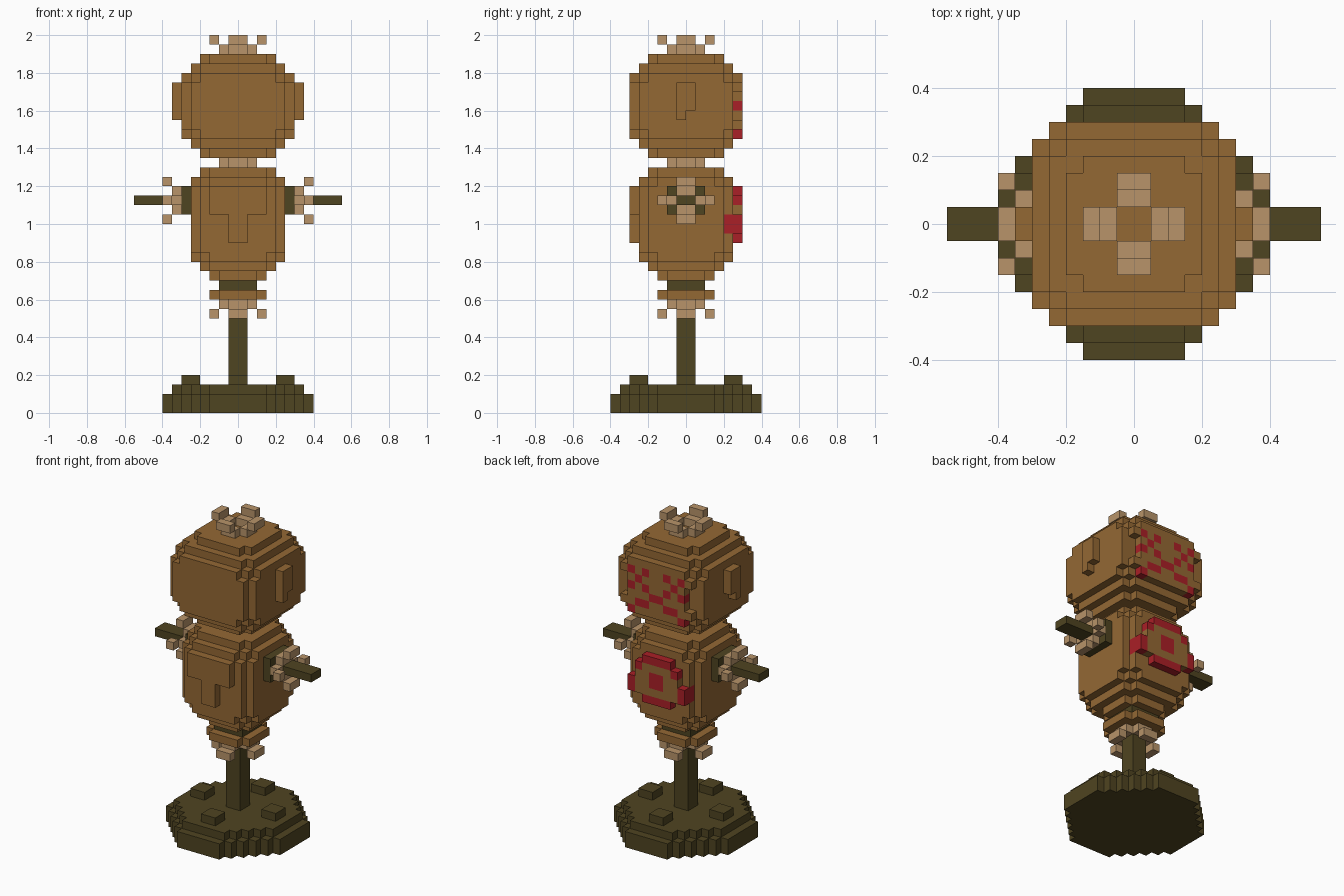
import bpy, bmesh
from mathutils import Vector

if "Cube" in bpy.data.objects:
    bpy.data.objects.remove(bpy.data.objects["Cube"])

U = 0.05  # edge length of one block


def make_material(name, rgb):
    m = bpy.data.materials.new(name)
    m.use_nodes = True
    m.diffuse_color = (*rgb, 1)
    bsdf = m.node_tree.nodes["Principled BSDF"]
    bsdf.inputs["Base Color"].default_value = (*rgb, 1)
    bsdf.inputs["Roughness"].default_value = 0.9
    return m


BROWN, DARK, TAN, RED = range(4)
MATS = [make_material("burlap brown", (0.296, 0.138, 0.034)),
        make_material("dark wood", (0.078, 0.058, 0.015)),
        make_material("straw tan", (0.479, 0.296, 0.144)),
        make_material("paint red", (0.402, 0.014, 0.020))]


def ab(i):
    """Distance of a block from the centre plane, 0 for the two middle ones."""
    return i if i >= 0 else -i - 1


def block(x0, x1, y0, y1, z0, z1, colour):
    return {(i, j, k): colour for i in range(x0, x1)
            for j in range(y0, y1) for k in range(z0, z1)}


def layer(r, cut, z0, z1, colour):
    """Square slab of half width r with stepped corners."""
    return {c: colour for c in block(-r, r, -r, r, z0, z1, colour)
            if 2 * (r - 1) - ab(c[0]) - ab(c[1]) >= cut}


def both_sides(cells):
    """Add the mirror image across x = 0."""
    return cells | {(-i - 1, j, k): v for (i, j, k), v in cells.items()}


def build(name, cells):
    """Outer skin of a set of blocks, merged into large flat faces."""
    bm = bmesh.new()
    for c, colour in cells.items():
        for axis in range(3):
            for s in (0, 1):
                n = list(c)
                n[axis] += 2 * s - 1
                if tuple(n) in cells:
                    continue
                quad = []
                for a, b in ((0, 0), (1, 0), (1, 1), (0, 1)):
                    p = Vector(c)
                    p[axis] += s
                    p[(axis + 1) % 3] += a
                    p[(axis + 2) % 3] += b
                    quad.append(bm.verts.new(p * U))
                f = bm.faces.new(quad if s else quad[::-1])
                f.material_index = colour
    bmesh.ops.remove_doubles(bm, verts=bm.verts, dist=U / 50)
    bmesh.ops.dissolve_limit(bm, angle_limit=0.01, verts=bm.verts,
                             edges=bm.edges, delimit={'MATERIAL'})
    me = bpy.data.meshes.new(name)
    bm.to_mesh(me)
    bm.free()
    used = sorted(set(cells.values()))
    for m in used:
        me.materials.append(MATS[m])
    for p in me.polygons:
        p.material_index = used.index(p.material_index)
    ob = bpy.data.objects.new(name, me)
    bpy.context.collection.objects.link(ob)
    return ob


# Base and post
build("base", layer(8, 5, 0, 2, DARK) | layer(7, 4, 2, 3, DARK))
for n, (x, y) in enumerate(((5, 0), (-5, 0), (0, 5), (0, -5))):
    build(f"base_bump_{n + 1}", block(x - 1, x + 1, y - 1, y + 1, 3, 4, DARK))
build("post", block(-1, 1, -1, 1, 3, 13, DARK))


# Frayed straw ends: an inner ring and a wider ring one block further out
def fray(inner_z, outer_z):
    cells = {}
    for d, k in ((1, inner_z), (2, outer_z)):
        for i in range(-3, 3):
            for j in range(-3, 3):
                if sorted((ab(i), ab(j))) == [0, d]:
                    cells[i, j, k] = TAN
    return cells


build("bottom_straw", fray(11, 10))
build("top_straw", fray(38, 39))
build("neck_straw", layer(2, 1, 26, 27, TAN))
build("sack_hem", layer(3, 1, 12, 13, BROWN))
build("sack_tie", layer(2, 0, 13, 14, DARK))

# Torso: stacked slabs
torso = {}
for r, cut, z0, z1 in ((3, 1, 14, 15), (4, 1, 15, 16), (5, 2, 16, 17),
                       (5, 1, 17, 24), (5, 2, 24, 25), (4, 1, 25, 26)):
    torso |= layer(r, cut, z0, z1, BROWN)
# Raised T patch on the front
torso |= block(-3, 3, -6, -5, 21, 24, BROWN) | block(-1, 1, -6, -5, 18, 21, BROWN)
# Raised round target on the back
torso |= block(-2, 2, 5, 6, 18, 24, BROWN) | block(-3, 3, 5, 6, 19, 23, BROWN)
target = block(0, 2, 5, 6, 23, 24, RED) | block(0, 2, 5, 6, 18, 19, RED)
target |= block(2, 3, 5, 6, 22, 23, RED) | block(0, 1, 5, 6, 20, 22, RED)
target |= block(3, 4, 4, 6, 19, 21, RED)
torso |= both_sides(target)
build("torso", torso)

# Head: stacked slabs
head = {}
for r, cut, z0, z1 in ((4, 1, 27, 28), (5, 1, 28, 29), (6, 2, 29, 30),
                       (6, 1, 30, 35), (6, 2, 35, 36), (5, 1, 36, 37),
                       (4, 1, 37, 38)):
    head |= layer(r, cut, z0, z1, BROWN)
# Notched cheeks beside the painted face on the back
for c in both_sides(block(4, 5, 5, 6, 31, 34, BROWN)):
    head.pop(c, None)
# Crossed eyes and a frown
face = {(2 + d, 5, 33 + s * d): RED for d in (-1, 0, 1) for s in (-1, 1)}
face |= {(0, 5, 31): RED, (1, 5, 30): RED, (2, 5, 30): RED, (3, 5, 29): RED}
head |= both_sides(face)
build("head", head)

# Ears, arms and their straw, one set per side
ear = block(6, 7, -1, 1, 32, 35, BROWN) | block(6, 7, -1, 0, 31, 32, BROWN)
cuff = block(5, 6, -2, 2, 21, 24, DARK)
rod = block(6, 11, -1, 1, 22, 23, DARK)
straw = {}
for x, d in ((6, 1), (7, 2)):
    for j in (-1, 0):
        straw[x, j, 22 + d] = TAN
        straw[x, j, 22 - d] = TAN
    straw[x, d, 22] = TAN
    straw[x, -d - 1, 22] = TAN
for part, cells in (("ear", ear), ("arm_cuff", cuff), ("arm_rod", rod),
                    ("arm_straw", straw)):
    build("left_" + part, cells)
    build("right_" + part, {(-i - 1, j, k): v for (i, j, k), v in cells.items()})
